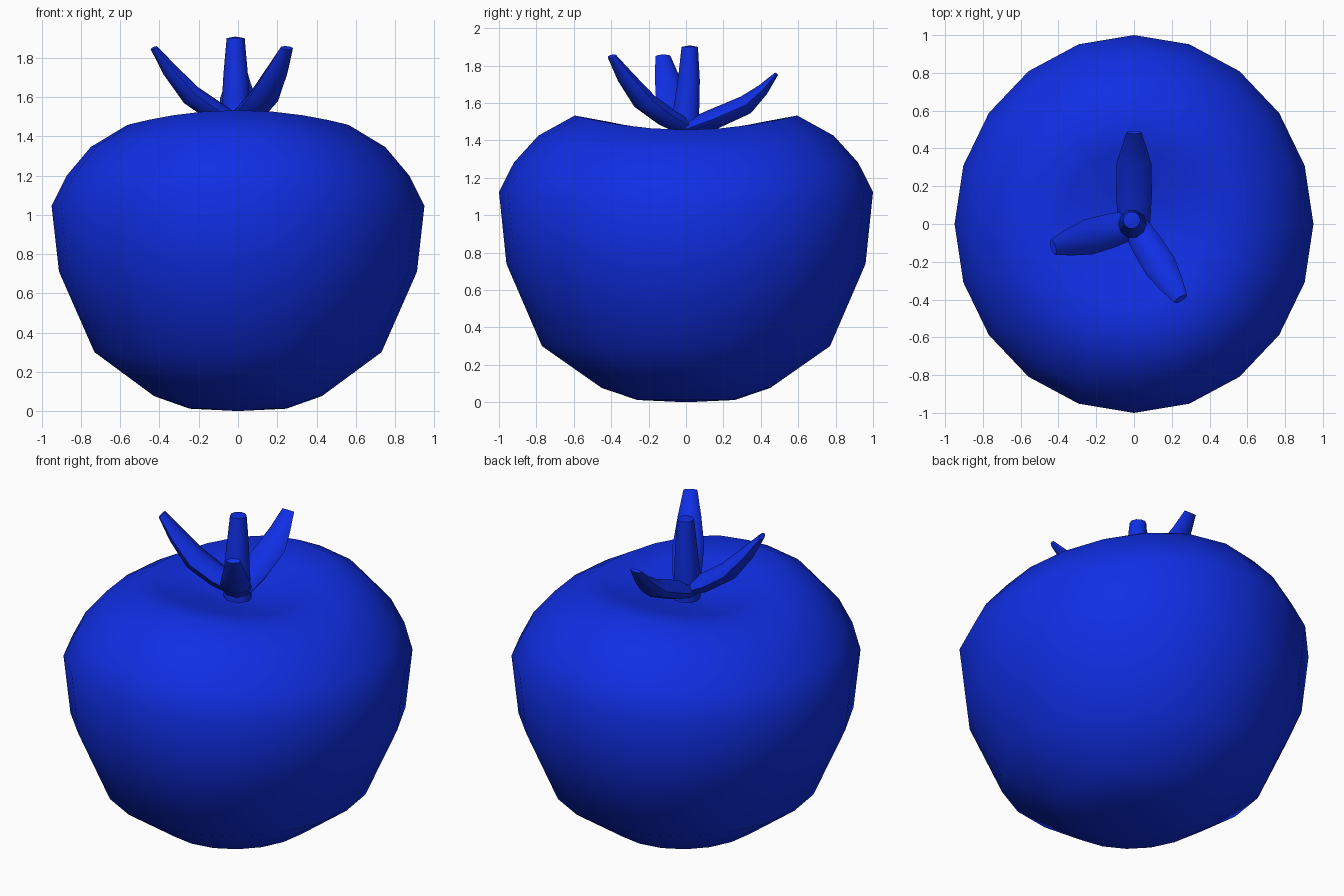
import bpy, bmesh, math
from mathutils import Vector

if "Cube" in bpy.data.objects:
    bpy.data.objects.remove(bpy.data.objects["Cube"])

mat = bpy.data.materials.new("blue")
mat.diffuse_color = (0.005, 0.028, 0.78, 1)
mat.use_nodes = True
mat.node_tree.nodes["Principled BSDF"].inputs["Base Color"].default_value = mat.diffuse_color


def loft(name, rings, angle, bottom=None, top=None):
    """Skin a list of rings; each end closes to a point or a flat cap."""
    bm = bmesh.new()
    vr = [[bm.verts.new(p) for p in ring] for ring in rings]
    n = len(vr[0])
    for a, b in zip(vr, vr[1:]):
        for i in range(n):
            j = (i + 1) % n
            bm.faces.new((a[i], a[j], b[j], b[i]))
    for ring, tip in ((vr[0], bottom), (vr[-1], top)):
        if tip is None:
            bm.faces.new(ring)
        else:
            v = bm.verts.new(tip)
            for i in range(n):
                bm.faces.new((ring[i], ring[(i + 1) % n], v))
    bmesh.ops.recalc_face_normals(bm, faces=bm.faces)
    me = bpy.data.meshes.new(name)
    bm.to_mesh(me)
    bm.free()
    ob = bpy.data.objects.new(name, me)
    bpy.context.collection.objects.link(ob)
    me.materials.append(mat)
    bpy.ops.object.select_all(action='DESELECT')
    ob.select_set(True)
    bpy.context.view_layer.objects.active = ob
    bpy.ops.object.shade_smooth_by_angle(angle=math.radians(angle))
    return ob


# Fruit body: radius, height, saddle (front and back rise, sides drop)
profile = [(0.26, 0.012, 0), (0.45, 0.076, 0), (0.77, 0.30, 0),
           (0.96, 0.725, 0.015), (1.0, 1.085, 0.04), (0.92, 1.24, 0.042),
           (0.79, 1.385, 0.04), (0.595, 1.495, 0.038), (0.40, 1.475, 0.022),
           (0.20, 1.43, 0.008)]
SIDES = 20
body = []
for r, z, s in profile:
    ring = []
    for i in range(SIDES):
        t = 2 * math.pi * i / SIDES
        ring.append((0.95 * r * math.cos(t), r * math.sin(t),
                     z - s * math.cos(2 * t)))
    body.append(ring)
loft("fruit_body", body, 60, (0, 0, 0), (0, 0, 1.40))

# Stem: tapered post
stem = []
for x, y, r, z in [(0, 0, 0.078, 1.38), (-0.01, 0, 0.074, 1.55),
                   (-0.012, 0.015, 0.062, 1.72), (-0.012, 0.02, 0.046, 1.90)]:
    stem.append([(x + r * math.cos(i * math.pi / 5),
                  y + r * math.sin(i * math.pi / 5), z) for i in range(10)])
loft("stem", stem, 50, (0, 0, 1.38), (-0.012, 0.02, 1.908))


def leaf(name, heading, path):
    """Curled leaf; path holds reach, height, half width, half thickness."""
    h = math.radians(heading)
    out = Vector((math.cos(h), math.sin(h), 0))
    side = Vector((-math.sin(h), math.cos(h), 0))
    up = Vector((0, 0, 1))
    rings = []
    for k, (r, z, w, t) in enumerate(path):
        a, b = path[max(k - 1, 0)], path[min(k + 1, len(path) - 1)]
        d = (out * (b[0] - a[0]) + up * (b[1] - a[1])).normalized()
        nrm = side.cross(d)
        c = out * r + up * z
        rings.append([c + side * w * math.cos(i * math.pi / 4)
                      + nrm * t * math.sin(i * math.pi / 4) for i in range(8)])
    loft(name, rings, 50)


# Three leaves around the stem: two steep, one lower at the back
steep = [(0.0, 1.47, 0.075, 0.045), (0.12, 1.525, 0.09, 0.055),
         (0.25, 1.61, 0.095, 0.055), (0.36, 1.735, 0.07, 0.04),
         (0.445, 1.85, 0.042, 0.016)]
low = [(0.0, 1.46, 0.085, 0.045), (0.15, 1.515, 0.095, 0.055),
       (0.32, 1.59, 0.092, 0.052), (0.41, 1.67, 0.065, 0.032),
       (0.485, 1.757, 0.04, 0.01)]
leaf("leaf_left", 196, steep)
leaf("leaf_right", -58, [(r * 1.05, z, w * 0.92, t) for r, z, w, t in steep])
leaf("leaf_back", 90, low)
